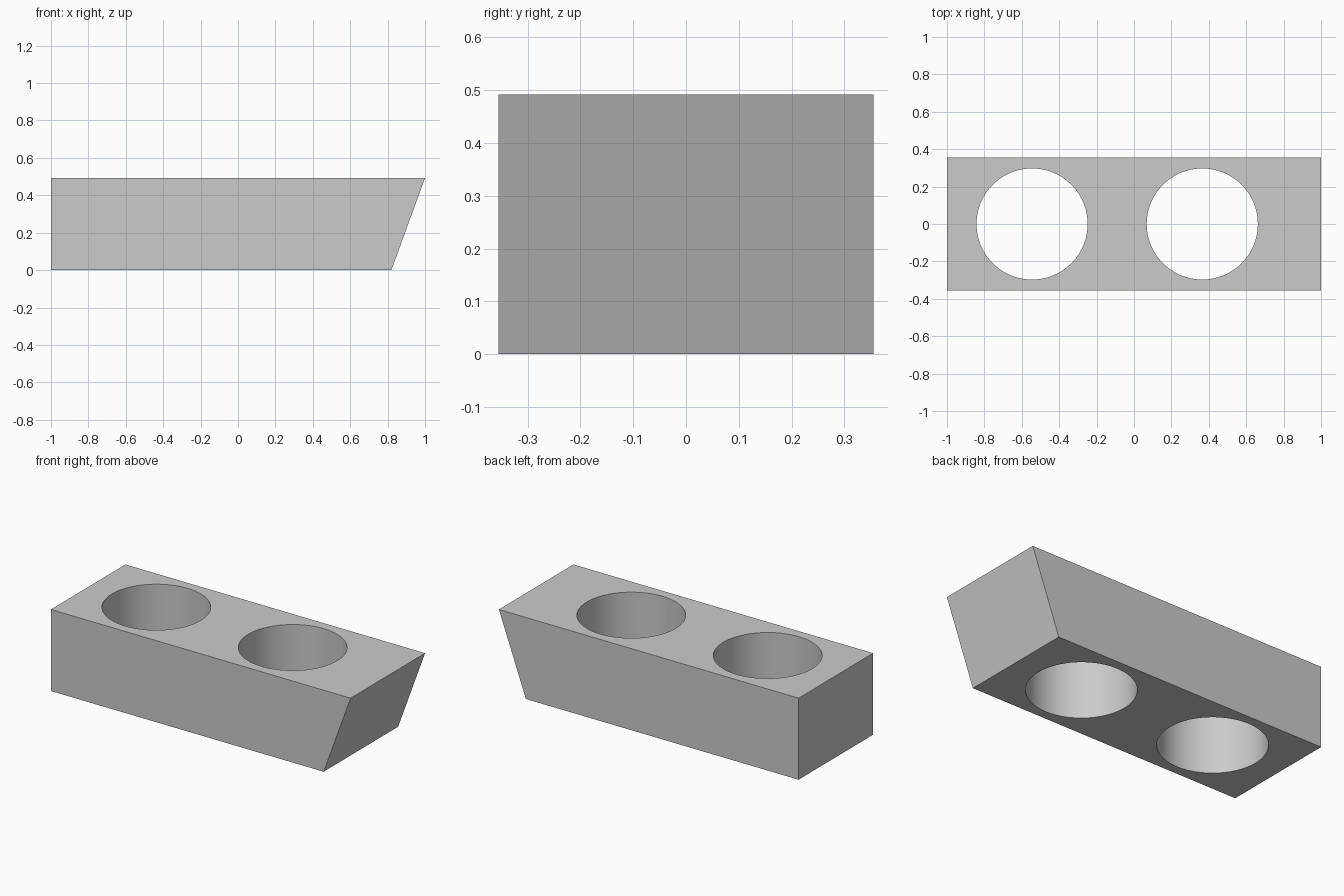
import bpy
import bmesh
from math import radians

cube = bpy.data.objects.get("Cube")
if cube:
    bpy.data.objects.remove(cube, do_unlink=True)

HEIGHT = 0.492
HALF_DEPTH = 0.355
HOLE_RADIUS = 0.297
HOLE_CENTRES = (-0.545, 0.365)

grey = bpy.data.materials.new("plain grey")
grey.use_nodes = True
colour = (0.6, 0.6, 0.6, 1)
grey.diffuse_color = colour
grey.node_tree.nodes["Principled BSDF"].inputs["Base Color"].default_value = colour

# Block: side profile with one slanted end, extruded front to back
profile = [(-1, 0), (0.82, 0), (1, HEIGHT), (-1, HEIGHT)]
bm = bmesh.new()
face = bm.faces.new([bm.verts.new((x, -HALF_DEPTH, z)) for x, z in profile])
extruded = bmesh.ops.extrude_face_region(bm, geom=[face])["geom"]
back = [v for v in extruded if isinstance(v, bmesh.types.BMVert)]
bmesh.ops.translate(bm, verts=back, vec=(0, 2 * HALF_DEPTH, 0))
bmesh.ops.recalc_face_normals(bm, faces=bm.faces)
mesh = bpy.data.meshes.new("holder_block")
bm.to_mesh(mesh)
bm.free()
mesh.materials.append(grey)
block = bpy.data.objects.new("holder_block", mesh)
bpy.context.collection.objects.link(block)


def cut_round_hole(target, x):
    """Cut a vertical round hole right through the target."""
    bpy.ops.mesh.primitive_cylinder_add(
        vertices=96, radius=HOLE_RADIUS, depth=2 * HEIGHT, location=(x, 0, HEIGHT / 2))
    cutter = bpy.context.object
    cutter.name = "hole_cutter"
    cutter.hide_render = True
    cutter.data.materials.append(grey)
    cut = target.modifiers.new("round_hole", "BOOLEAN")
    cut.operation = "DIFFERENCE"
    cut.solver = "EXACT"
    cut.object = cutter
    bpy.ops.object.select_all(action="DESELECT")
    target.select_set(True)
    bpy.context.view_layer.objects.active = target
    bpy.ops.object.modifier_apply(modifier=cut.name)
    bpy.data.objects.remove(cutter, do_unlink=True)


# Two through holes
for centre in HOLE_CENTRES:
    cut_round_hole(block, centre)

# Smooth hole walls, sharp block edges
bpy.ops.object.shade_smooth_by_angle(angle=radians(30))
